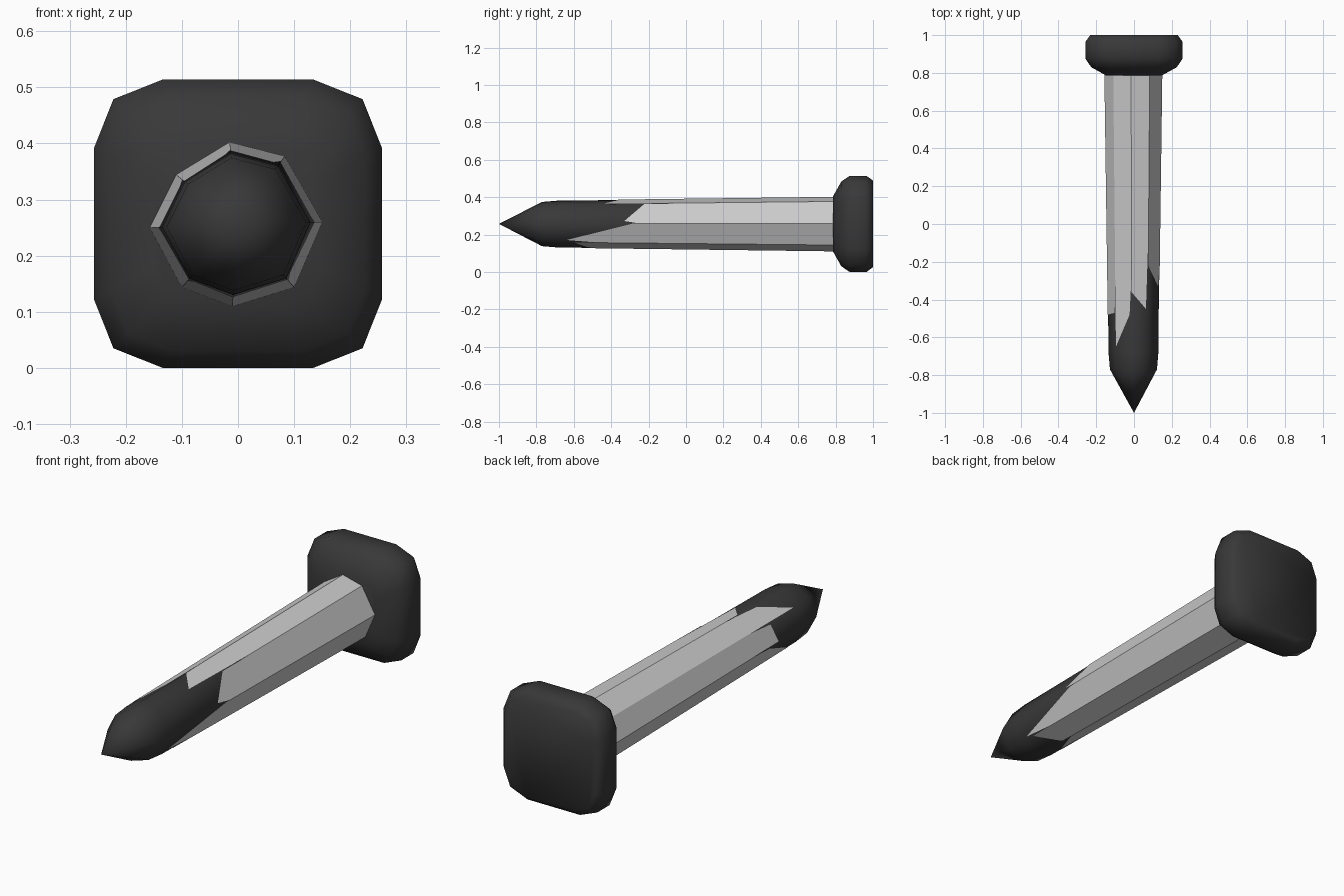
import bpy, bmesh

if "Cube" in bpy.data.objects:
    bpy.data.objects.remove(bpy.data.objects["Cube"])

CZ = 0.257
dark = bpy.data.materials.new("dark_iron")
dark.diffuse_color = (0.04, 0.04, 0.04, 1)
dark.use_nodes = True
dark.node_tree.nodes["Principled BSDF"].inputs["Base Color"].default_value = dark.diffuse_color


def finish(name, bm, mat=None, smooth=False, recalc=True):
    if recalc:
        bmesh.ops.recalc_face_normals(bm, faces=bm.faces)
    me = bpy.data.meshes.new(name)
    bm.to_mesh(me)
    bm.free()
    for p in me.polygons:
        p.use_smooth = smooth
    if mat:
        me.materials.append(mat)
    ob = bpy.data.objects.new(name, me)
    bpy.context.collection.objects.link(ob)
    return ob


def loft(name, section, rings, tip=None):
    """Scale an xz section along y; rings hold (y, scale)."""
    bm = bmesh.new()
    loops = [[bm.verts.new((x * s, y, CZ + z * s)) for x, z in section] for y, s in rings]
    n = len(section)
    for a, b in zip(loops, loops[1:]):
        for i in range(n):
            bm.faces.new((a[i], a[(i + 1) % n], b[(i + 1) % n], b[i]))
    if tip is None:
        bm.faces.new(loops[0])
    else:
        t = bm.verts.new((0, tip, CZ))
        for i in range(n):
            bm.faces.new((t, loops[0][(i + 1) % n], loops[0][i]))
    bm.faces.new(loops[-1])
    return finish(name, bm, dark, True)


# Square head with clipped, rounded corners
quarter = [(0.257, 0.134), (0.222, 0.222), (0.134, 0.257)]
head_section = []
for sx, sz in ((1, 1), (-1, 1), (-1, -1), (1, -1)):
    pts = quarter if sx * sz > 0 else quarter[::-1]
    head_section += [(sx * x, sz * z) for x, z in pts]
loft("head", head_section,
     [(0.787, 0.58), (0.83, 0.88), (0.875, 1), (0.965, 1), (1.0, 0.9)])

# Dark pointed core, uneven octagon
octagon = [(0.15, 0.003), (0.083, 0.12), (-0.015, 0.145), (-0.11, 0.087),
           (-0.157, -0.007), (-0.10, -0.113), (-0.01, -0.147), (0.10, -0.113)]
loft("core", octagon, [(-0.77, 0.81), (-0.68, 0.86), (0.85, 0.95)], tip=-1.0)

# Pale splintered casing: per side, front edge y at start, near start, end
jags = [(-0.25, -0.33, -0.22), (-0.03, -0.45, -0.36), (-0.28, -0.48, -0.65),
        (-0.32, -0.47, -0.48), (-0.30, -0.42, -0.62), (-0.38, -0.60, -0.45),
        (-0.50, -0.52, -0.60), (-0.46, -0.64, -0.28)]
bm = bmesh.new()


def casing_point(p, y):
    s = 0.868 + (y + 0.68) * 0.132 / 1.48
    return bm.verts.new((p[0] * s, y, CZ + p[1] * s))


for i, (y0, y1, y2) in enumerate(jags):
    a, b = octagon[i], octagon[(i + 1) % 8]
    m = tuple(u + (v - u) * 0.12 for u, v in zip(a, b))
    lo = [casing_point(p, y) for p, y in ((a, y0), (m, y1), (b, y2))]
    hi = [casing_point(p, 0.83) for p in (a, m, b)]
    for k in range(2):
        bm.faces.new((lo[k], hi[k], hi[k + 1], lo[k + 1]))
for f in bm.faces:
    f.normal_update()
    c = f.calc_center_median()
    if f.normal.x * c.x + f.normal.z * (c.z - CZ) < 0:
        f.normal_flip()
finish("casing", bm, recalc=False)
